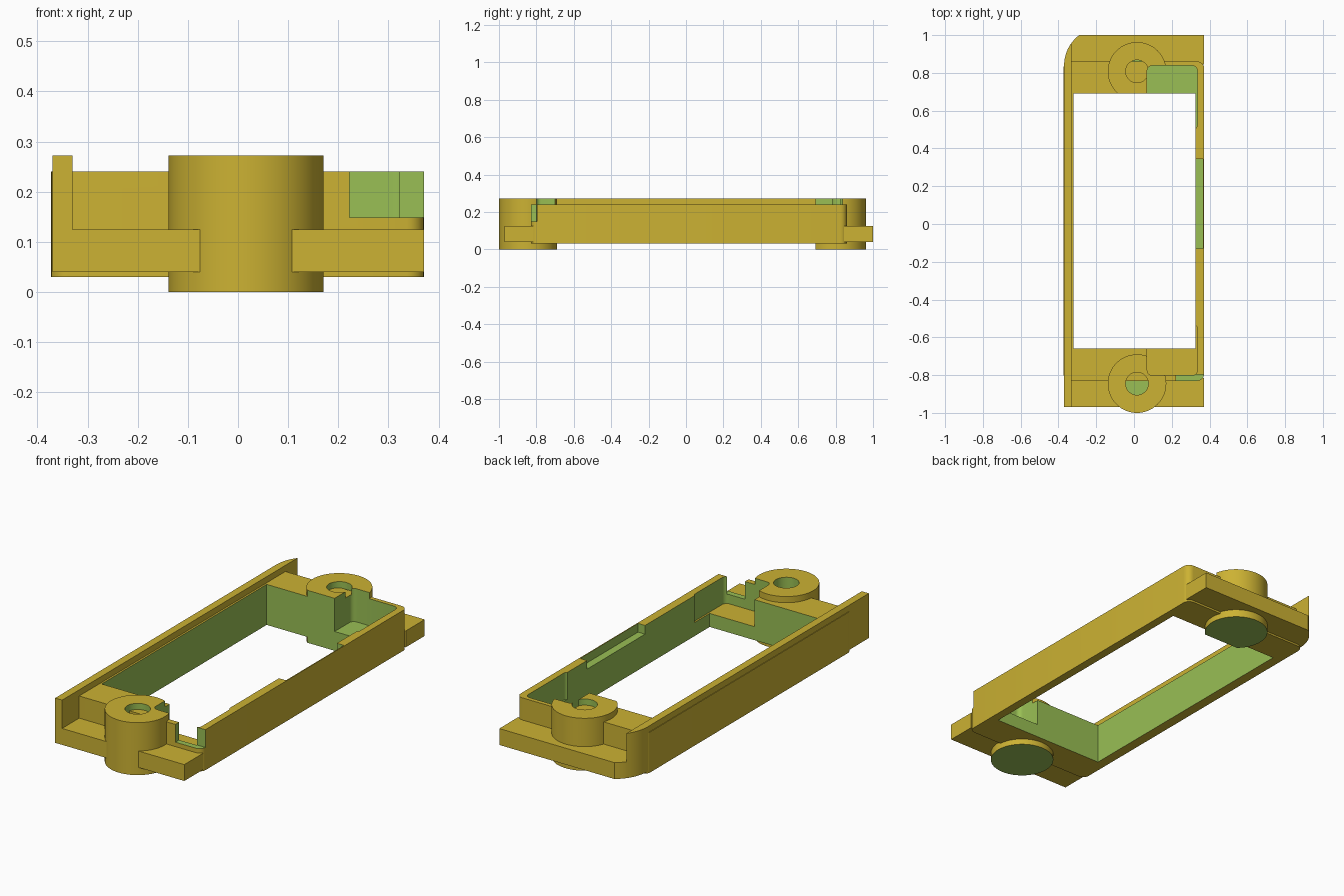
import bpy, bmesh, math

if "Cube" in bpy.data.objects:
    bpy.data.objects.remove(bpy.data.objects["Cube"])


def material(name, rgb):
    m = bpy.data.materials.new(name)
    m.diffuse_color = (*rgb, 1)
    m.use_nodes = True
    m.node_tree.nodes["Principled BSDF"].inputs["Base Color"].default_value = m.diffuse_color
    return m


GOLD = material("gold", (0.604, 0.445, 0.033))
GREEN = material("cut green", (0.319, 0.521, 0.089))


def prism(name, pts, z0, z1, mat=GOLD):
    """Extrude a counter-clockwise outline from z0 to z1."""
    bm = bmesh.new()
    low = [bm.verts.new((x, y, z0)) for x, y in pts]
    top = [bm.verts.new((x, y, z1)) for x, y in pts]
    bm.faces.new(low[::-1])
    bm.faces.new(top)
    n = len(pts)
    for i in range(n):
        j = (i + 1) % n
        bm.faces.new((low[i], low[j], top[j], top[i]))
    me = bpy.data.meshes.new(name)
    bm.to_mesh(me)
    bm.free()
    for m in ((GOLD, GREEN) if mat is GOLD else (GREEN,)):
        me.materials.append(m)
    ob = bpy.data.objects.new(name, me)
    bpy.context.collection.objects.link(ob)
    return ob


def arc(cx, cy, r, a0, a1, n):
    return [(cx + r * math.cos(math.radians(a0 + (a1 - a0) * i / n)),
             cy + r * math.sin(math.radians(a0 + (a1 - a0) * i / n))) for i in range(n + 1)]


def rect(x0, x1, y0, y1, r=0):
    if not r:
        return [(x0, y0), (x1, y0), (x1, y1), (x0, y1)]
    return (arc(x0 + r, y0 + r, r, 180, 270, 6) + arc(x1 - r, y0 + r, r, 270, 360, 6)
            + arc(x1 - r, y1 - r, r, 0, 90, 6) + arc(x0 + r, y1 - r, r, 90, 180, 6))


def circle(cx, cy, r, n=64):
    return arc(cx, cy, r, 0, 360, n)[:-1]


def cut(ob, cutters):
    """Subtract each cutter; the cut faces keep the cutter's colour."""
    bpy.context.view_layer.objects.active = ob
    for c in cutters:
        mod = ob.modifiers.new("cut", 'BOOLEAN')
        mod.operation = 'DIFFERENCE'
        mod.solver = 'EXACT'
        mod.material_mode = 'TRANSFER'
        mod.object = c
        bpy.ops.object.modifier_apply(modifier=mod.name)


def cutter(name, pts, z0, z1):
    ob = prism(name, pts, z0, z1, GREEN)
    ob.hide_render = True
    return ob


# Cutters
FLOOR = 0.10
opening = cutter("opening_cutter", rect(-0.32, 0.326, -0.66, 0.692), -0.1, 0.4)
front_pocket = cutter("front_pocket_cutter", rect(0.07, 0.335, -0.80, -0.53, 0.025), FLOOR, 0.4)
back_pocket = cutter("back_pocket_cutter", rect(0.07, 0.335, 0.50, 0.838, 0.025), FLOOR, 0.4)
side_notch = cutter("side_notch_cutter", rect(0.30, 0.366, -0.13, 0.345), 0.195, 0.4)
corner_notch = cutter("corner_notch_cutter", rect(0.222, 0.45, -0.90, -0.797), 0.148, 0.4)
cutters = [opening, front_pocket, back_pocket, side_notch, corner_notch]

# Main frame
frame = prism("frame", rect(-0.373, 0.371, -0.83, 0.86, 0.035), 0.03, 0.24)
cut(frame, cutters)
gold_slot = frame.data.materials.find("gold")
for p in frame.data.polygons:
    if p.normal.z > 0.9 and abs(p.center.z - FLOOR) < 0.005 and p.center.y < 0:
        p.material_index = gold_slot

# Mounting flanges, the back one with a rounded left corner
front_flange = prism("front_flange", rect(-0.37, 0.371, -0.97, -0.815), 0.04, 0.125)
corner = arc(-0.17, 0.84, 0.20, 180, 126.9, 10)
back_flange = prism("back_flange", [(-0.37, 0.80), (0.06, 0.80), (0.06, 0.845),
                                    (0.371, 0.845), (0.371, 1.0)] + corner[::-1],
                    0.04, 0.125)

# Tall left wall following the rounded corner
end = [p for p in corner if p[0] < -0.332]
y_end = 0.84 + math.sqrt(0.20 ** 2 - 0.16 ** 2)
left_wall = prism("left_wall", [(-0.37, -0.97), (-0.33, -0.97), (-0.33, y_end)] + end[::-1],
                  0.04, 0.272)

# Screw bosses with blind holes and coloured undersides
parts = [frame, front_flange, back_flange, left_wall]
for name, y in (("front_boss", -0.845), ("back_boss", 0.808)):
    boss = prism(name, circle(0.016, y, 0.155), 0, 0.272)
    hole = cutter(name + "_hole_cutter", circle(0.016, y, 0.06, 48), 0.15, 0.4)
    cut(boss, [opening, front_pocket, back_pocket, hole])
    cutters.append(hole)
    green_slot = boss.data.materials.find("cut green")
    for p in boss.data.polygons:
        if p.normal.z < -0.9 and p.center.z < 0.01:
            p.material_index = green_slot
    parts.append(boss)

# Smooth rounds, sharp edges
bpy.context.view_layer.update()
for ob in parts:
    ob.select_set(True)
bpy.context.view_layer.objects.active = frame
bpy.ops.object.shade_smooth_by_angle(angle=math.radians(30))

# Remove the helpers
for c in cutters:
    bpy.data.objects.remove(c)
